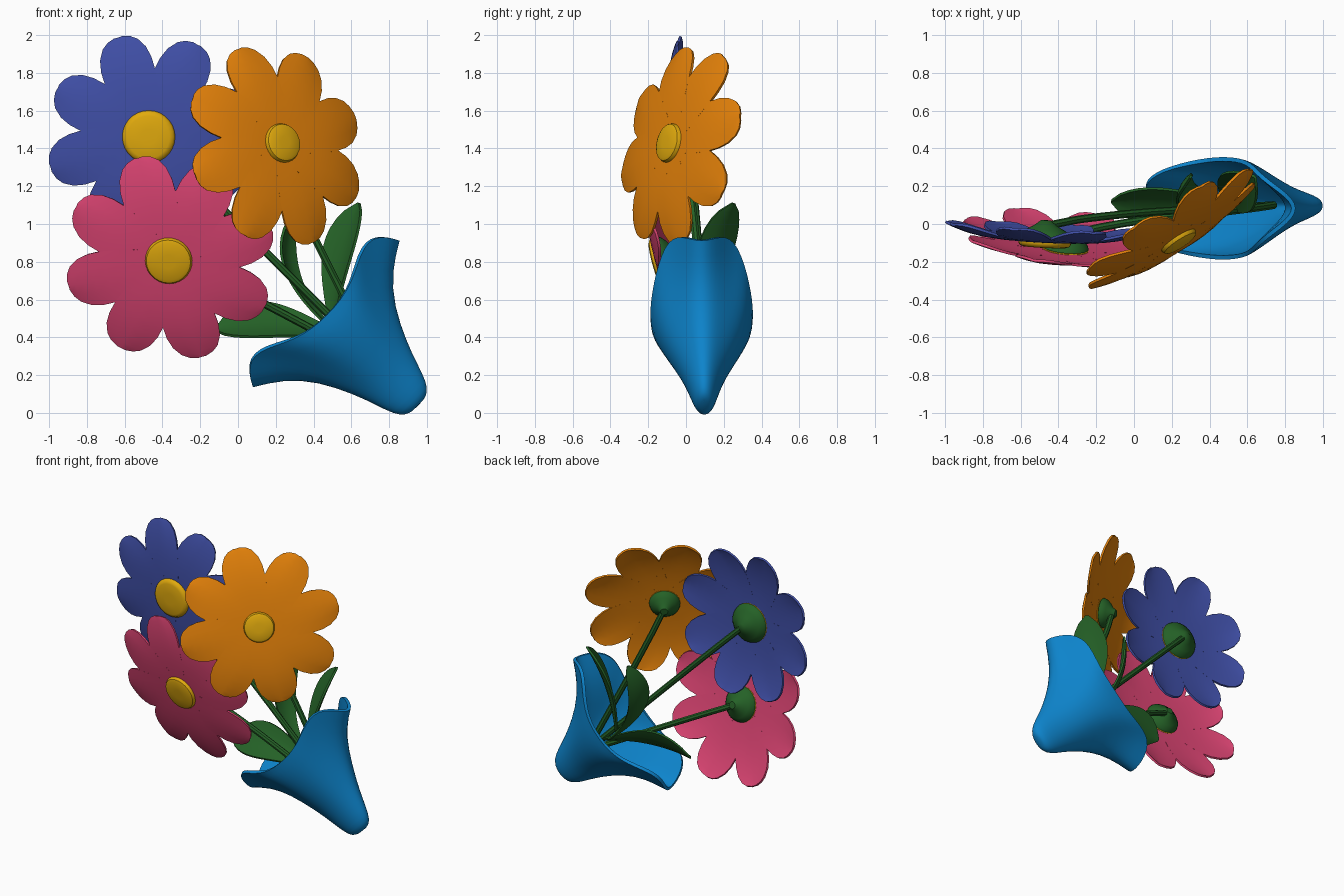
import bpy, bmesh, math
from mathutils import Matrix, Vector

if "Cube" in bpy.data.objects:
    bpy.data.objects.remove(bpy.data.objects["Cube"])


def material(name, rgb):
    m = bpy.data.materials.new(name)
    m.use_nodes = True
    m.diffuse_color = (*rgb, 1)
    m.node_tree.nodes["Principled BSDF"].inputs["Base Color"].default_value = (*rgb, 1)
    return m


BLUE = material("vase blue", (0.004, 0.23, 0.6))
GREEN = material("leaf green", (0.018, 0.12, 0.02))
YELLOW = material("centre yellow", (0.75, 0.4, 0.004))
ORANGE = material("petal orange", (0.79, 0.225, 0.003))
VIOLET = material("petal violet", (0.05, 0.077, 0.38))
PINK = material("petal pink", (0.71, 0.058, 0.17))


def finish(ob, mat, thickness=0, offset=0, subdiv=0):
    """Colour the part, give it thickness and smooth it."""
    ob.data.materials.append(mat)
    if subdiv:
        ob.modifiers.new("smooth", 'SUBSURF').levels = subdiv
    if thickness:
        sol = ob.modifiers.new("thickness", 'SOLIDIFY')
        sol.thickness, sol.offset = thickness, offset
    bpy.ops.object.select_all(action='DESELECT')
    ob.select_set(True)
    bpy.context.view_layer.objects.active = ob
    bpy.ops.object.convert(target='MESH')
    bpy.ops.object.shade_smooth_by_angle(angle=math.radians(40))


def mesh_object(name, bm, matrix=Matrix()):
    bmesh.ops.recalc_face_normals(bm, faces=bm.faces)
    me = bpy.data.meshes.new(name)
    bm.to_mesh(me)
    bm.free()
    me.transform(matrix)
    ob = bpy.data.objects.new(name, me)
    bpy.context.collection.objects.link(ob)
    return ob


def skin(bm, rings, closed):
    """Bridge equal rows of points with quads."""
    rows = [[bm.verts.new(p) for p in r] for r in rings]
    n = len(rows[0])
    for a, b in zip(rows, rows[1:]):
        for i in range(n if closed else n - 1):
            j = (i + 1) % n
            bm.faces.new((a[i], a[j], b[j], b[i]))
    return rows


def blade(bm, rows):
    """Cupped ribbon; each row is centre, half-width vector, cup vector."""
    steps = (-1, -0.5, 0, 0.5, 1)
    skin(bm, [[c + w * s + cup * s * s for s in steps] for c, w, cup in rows], False)


def lathe(name, profile, matrix, mat, segments=28):
    bm = bmesh.new()
    turn = [math.tau * i / segments for i in range(segments)]
    rows = skin(bm, [[(r * math.cos(a), r * math.sin(a), z) for a in turn]
                     for r, z in profile], True)
    bm.faces.new(rows[0])
    bm.faces.new(rows[-1])
    finish(mesh_object(name, bm, matrix), mat)


def stem(name, points, radius):
    cu = bpy.data.curves.new(name, 'CURVE')
    cu.dimensions = '3D'
    cu.bevel_depth, cu.bevel_resolution, cu.use_fill_caps = radius, 2, True
    sp = cu.splines.new('BEZIER')
    sp.bezier_points.add(len(points) - 1)
    for bp, p in zip(sp.bezier_points, points):
        bp.co = p
        bp.handle_left_type = bp.handle_right_type = 'AUTO'
    ob = bpy.data.objects.new(name, cu)
    bpy.context.collection.objects.link(ob)
    finish(ob, GREEN)


# Petal outline: distance from the centre, half width
PETAL = [(0.04, 0.06), (0.14, 0.1), (0.24, 0.126), (0.33, 0.139), (0.40, 0.139),
         (0.46, 0.126), (0.51, 0.096), (0.535, 0.062), (0.547, 0.022)]
GATHER = Vector((0.74, 0.1, 0.26))


def flower(colour_name, centre, normal, start, size, disc, mat):
    n = Vector(normal).normalized()
    up = (Vector((0, 0, 1)) - n * n.z).normalized()
    side = up.cross(n)
    frame = Matrix((side, up, n)).transposed().to_4x4()
    frame.translation = Vector(centre)
    # Eight petals that merge at the base and curl back at the tips
    bm = bmesh.new()
    for k in range(8):
        a = math.radians(start + 45 * k)
        out = Vector((math.cos(a), math.sin(a), 0)) * size
        across = Vector((-out.y, out.x, 0))
        blade(bm, [(out * r + Vector((0, 0, 0.01 - 0.42 * r ** 3)), across * w,
                    Vector((0, 0, -0.5 * w * r * r))) for r, w in PETAL])
    finish(mesh_object(colour_name + "_petals", bm, frame), mat, 0.014)
    # Domed centre and the green cup behind it
    lathe(colour_name + "_flower_centre",
          [(disc, 0), (disc, 0.022), (disc * 0.94, 0.036), (disc * 0.8, 0.043),
           (disc * 0.3, 0.046)], frame, YELLOW)
    lathe(colour_name + "_flower_cup",
          [(disc, -0.006), (disc * 0.95, -0.024), (disc * 0.75, -0.048),
           (disc * 0.45, -0.07), (0.025, -0.1)], frame, GREEN)
    # Stem running into the vase
    begin = frame @ Vector((0, 0, -0.07))
    bend = begin.lerp(GATHER, 0.18) - n * 0.02
    stem(colour_name + "_flower_stem", [begin, bend, GATHER], 0.021)


flower("orange", (0.226, -0.073, 1.425), (0.53, -0.82, 0.21), 17, 1, 0.105, ORANGE)
flower("violet", (-0.472, -0.08, 1.462), (-0.05, -1, -0.03), 17.5, 1, 0.14, VIOLET)
flower("pink", (-0.365, -0.13, 0.81), (-0.1, -1, -0.26), 16, 1.03, 0.125, PINK)


def leaf(name, base, mid, tip, across, half_width):
    base, mid, tip = Vector(base), Vector(mid), Vector(tip)
    across = Vector(across).normalized()
    cup = across.cross(tip - base).normalized() * 0.25
    rows = []
    for i in range(15):
        t = i / 14
        c = base * (1 - t) ** 2 + mid * 2 * t * (1 - t) + tip * t * t
        w = half_width * max(math.sin(math.pi * t ** 1.7), 0) ** 0.7 + 0.008
        rows.append((c, across * w, cup * w))
    bm = bmesh.new()
    blade(bm, rows)
    finish(mesh_object(name, bm), GREEN, 0.014)


leaf("low_leaf", (0.62, 0.1, 0.37), (0.2, 0.12, 0.53), (-0.12, 0.12, 0.44), (0, 0.7, 0.7), 0.125)
leaf("middle_leaf", (0.55, 0.12, 0.4), (0.13, 0.14, 0.74), (0.3, 0.25, 1.06),
     (0.5, 0.85, 0), 0.068)
leaf("tall_leaf", (0.5, 0.1, 0.4), (0.5, 0.14, 0.8), (0.64, 0.25, 1.11), (0.65, -0.75, 0), 0.115)

# Vase: flattened trumpet lying back on its tip, with a wavy rim
ORIGIN = Vector((0.473, 0.083, 0.518))
AXIS = Vector((-1, -0.03, 1)).normalized()
WIDE = Vector((1, 0, 1)).normalized()
# Position along the axis, half width, half depth
SECTIONS = [(-0.68, 0.04, 0.022), (-0.667, 0.085, 0.045), (-0.62, 0.122, 0.064),
            (-0.52, 0.155, 0.09), (-0.40, 0.197, 0.13), (-0.22, 0.285, 0.215),
            (-0.085, 0.405, 0.263), (0, 0.552, 0.273)]
rings = []
for u, wide, deep in SECTIONS:
    rise = 0.66 * ((u + 0.68) / 0.68) ** 2
    ring = []
    for i in range(32):
        a = math.tau * i / 32
        c, s = math.cos(a), math.sin(a)
        lift = rise * s * s * abs(c) ** 3
        ring.append(ORIGIN + AXIS * (u + lift) + WIDE * wide * c + Vector((0, deep * s, 0)))
    rings.append(ring)
bm = bmesh.new()
bm.faces.new(skin(bm, rings, True)[0])
finish(mesh_object("vase", bm), BLUE, 0.022, -1, 1)
